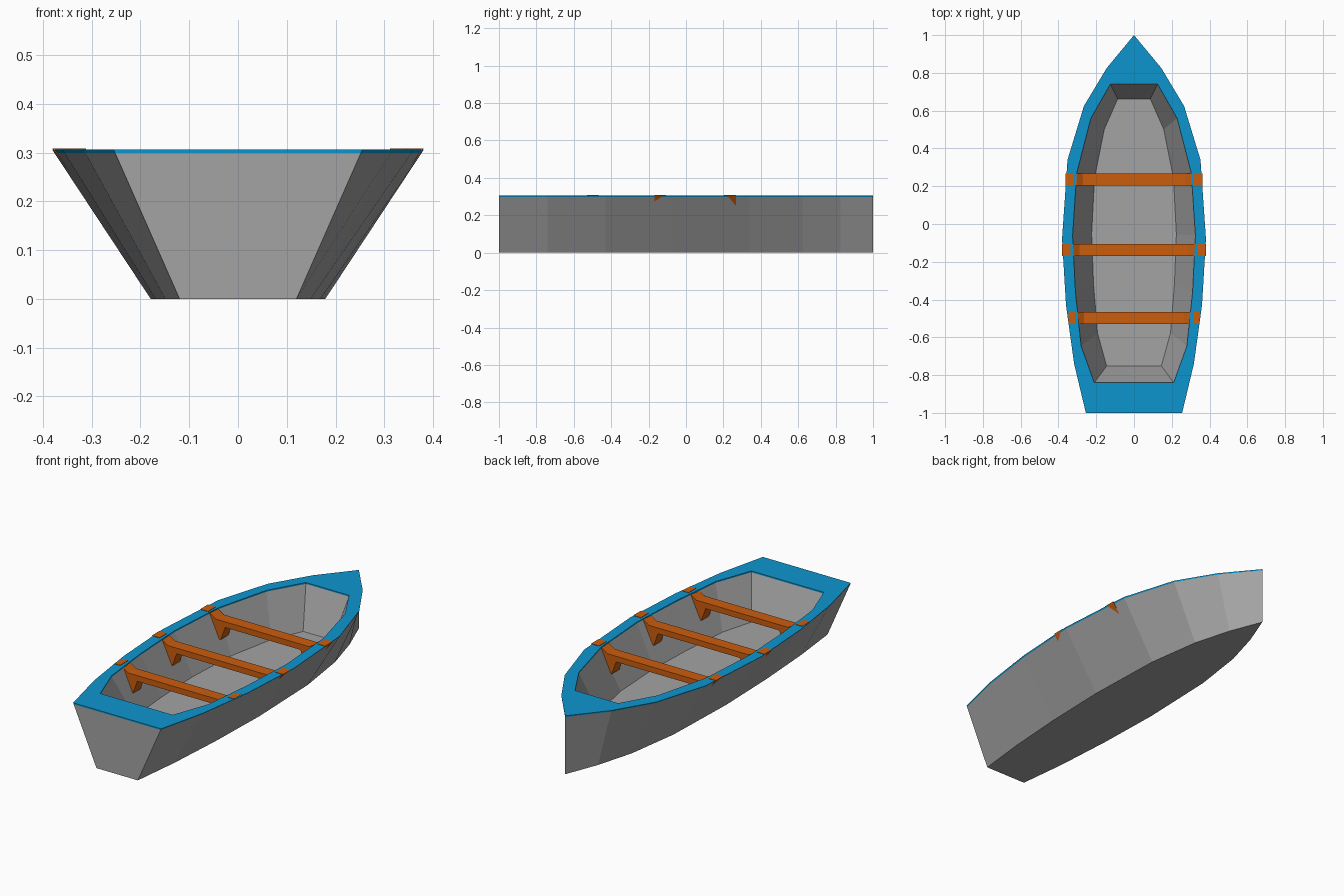
import bpy, bmesh

if "Cube" in bpy.data.objects:
    bpy.data.objects.remove(bpy.data.objects["Cube"])

def material(name, rgb):
    m = bpy.data.materials.new(name)
    m.diffuse_color = (*rgb, 1)
    m.use_nodes = True
    m.node_tree.nodes["Principled BSDF"].inputs["Base Color"].default_value = m.diffuse_color
    return m

GREY = material("hull grey", (0.37, 0.37, 0.37))
BLUE = material("rim blue", (0.004, 0.30, 0.62))
ORANGE = material("seat orange", (0.60, 0.11, 0.004))

def finish(bm, name, mats):
    bmesh.ops.recalc_face_normals(bm, faces=bm.faces)
    me = bpy.data.meshes.new(name)
    bm.to_mesh(me)
    bm.free()
    for m in mats:
        me.materials.append(m)
    ob = bpy.data.objects.new(name, me)
    bpy.context.collection.objects.link(ob)
    return ob

# right-hand outlines, stern to bow
OUTER = [(.255, -1), (.317, -.74), (.36, -.43), (.381, -.08), (.352, .34), (.265, .625), (.145, .825)]
INNER = [(.21, -.84), (.28, -.645), (.31, -.36), (.325, -.06), (.303, .27), (.228, .56), (.125, .74)]
TOP, RIM, FLOOR = .306, .299, .09

# hull: one closed skin, blue where faces touch the rim band
bm = bmesh.new()

def ring(pts, z, sx=1, sy=1, bow=False):
    full = pts + ([(0, 1)] if bow else []) + [(-x, y) for x, y in reversed(pts)]
    return [bm.verts.new((x * sx, y * sy, z)) for x, y in full]

def band(a, b, mat):
    n = len(a)
    for i in range(n):
        j = (i + 1) % n
        bm.faces.new((a[i], a[j], b[j], b[i])).material_index = mat

k = .47 + .53 * RIM / TOP
bottom = ring(OUTER, 0, sx=.47, bow=True)
side = ring(OUTER, RIM, sx=k, bow=True)
edge = ring(OUTER, TOP, bow=True)
lip = ring(INNER, TOP)
inside = ring(INNER, RIM)
floor = ring(INNER, FLOOR, .69, .895)
bm.faces.new(bottom)
bm.faces.new(floor)
band(bottom, side, 0)
band(side, edge, 1)
band(lip, inside, 1)
band(inside, floor, 0)
# flat top of the rim, with a triangle at the bow
n = len(OUTER)
e2 = edge[:n] + edge[n + 1:]
for i in range(2 * n):
    j = (i + 1) % (2 * n)
    f = [e2[i], e2[j], lip[j], lip[i]]
    if i == n - 1:
        f.insert(1, edge[n])
    bm.faces.new(f).material_index = 1
finish(bm, "hull", [GREY, BLUE])

# seats: plank with end brackets that hook over the rim
def seat(name, y, xi, xe, width=.063):
    half = [(xi - .085, .25), (xi - .06, .18), (xe - .092, .18), (xe, .308),
            (xi + .014, .308), (xi + .014, .301), (xi, .301), (xi - .033, .28)]
    prof = half + [(-x, z) for x, z in reversed(half)]
    bm = bmesh.new()
    face = bm.faces.new([bm.verts.new((x, y - width / 2, z)) for x, z in prof])
    ext = bmesh.ops.extrude_face_region(bm, geom=[face])["geom"]
    bmesh.ops.translate(bm, vec=(0, width, 0),
                        verts=[v for v in ext if isinstance(v, bmesh.types.BMVert)])
    # the extruded copy leaves the first cap in place only if it was lost
    bmesh.ops.holes_fill(bm, edges=[e for e in bm.edges if e.is_boundary], sides=0)
    finish(bm, name, [ORANGE])

seat("front_seat", .236, .303, .362)
seat("middle_seat", -.138, .322, .380)
seat("back_seat", -.498, .298, .346)
